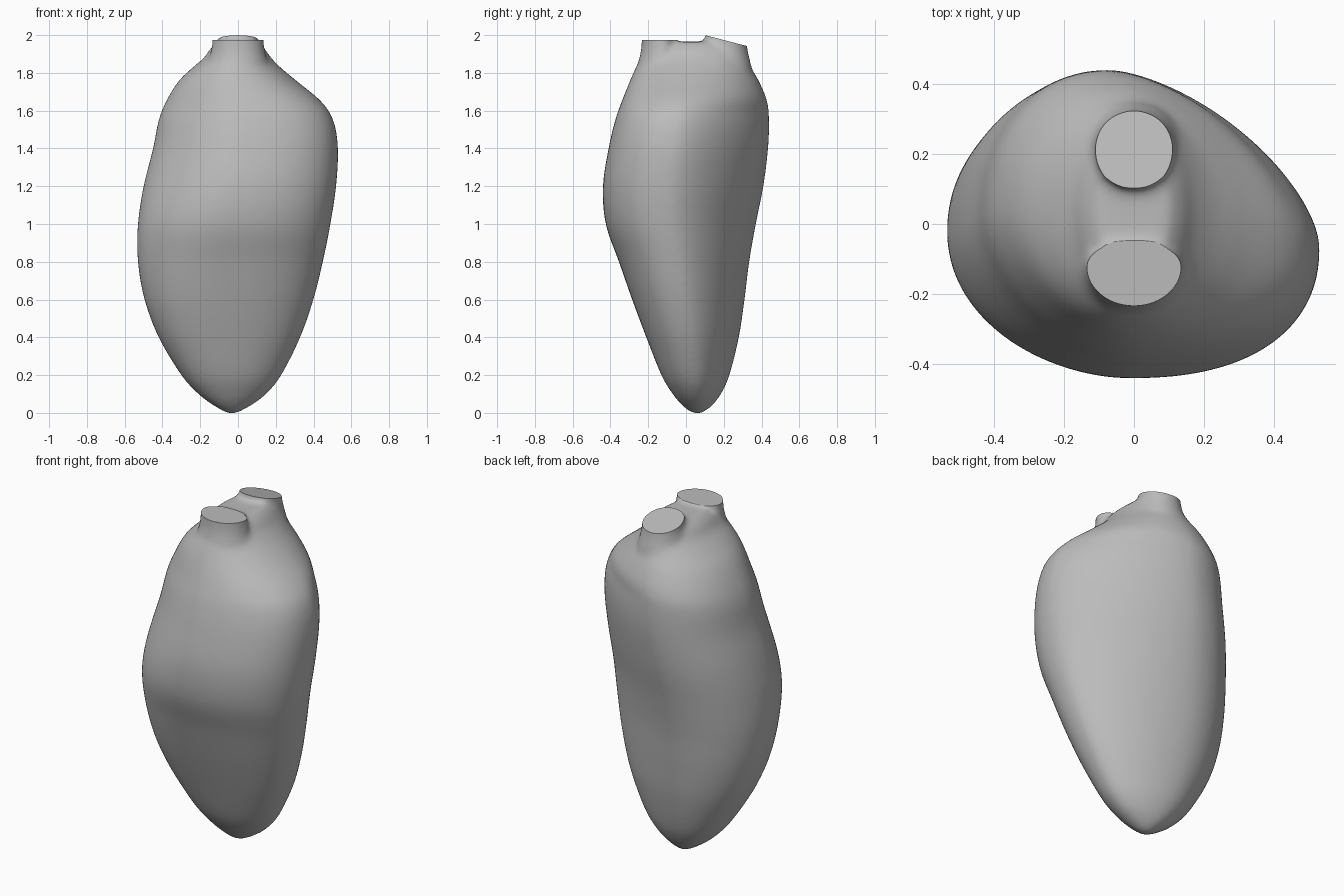
import bpy, bmesh, math
from mathutils import Vector

cube = bpy.data.objects.get("Cube")
if cube:
    bpy.data.objects.remove(cube, do_unlink=True)

SIDES = 72
STEPS = 5

# Body sections: height, left edge, right edge, front edge, back edge
SECTIONS = [
    (0.00, -0.06, 0.00, 0.03, 0.09),
    (0.04, -0.13, 0.07, -0.02, 0.14),
    (0.10, -0.21, 0.15, -0.07, 0.185),
    (0.20, -0.30, 0.23, -0.13, 0.23),
    (0.40, -0.42, 0.33, -0.21, 0.28),
    (0.60, -0.495, 0.40, -0.285, 0.31),
    (0.80, -0.53, 0.45, -0.355, 0.335),
    (1.00, -0.53, 0.49, -0.425, 0.37),
    (1.20, -0.50, 0.52, -0.44, 0.41),
    (1.40, -0.45, 0.53, -0.41, 0.435),
    (1.55, -0.42, 0.505, -0.375, 0.44),
    (1.65, -0.38, 0.44, -0.34, 0.43),
    (1.75, -0.32, 0.32, -0.30, 0.39),
    (1.82, -0.25, 0.235, -0.27, 0.35),
    (1.88, -0.18, 0.175, -0.24, 0.325),
    (1.93, -0.145, 0.14, -0.21, 0.29),
    (1.965, -0.10, 0.10, -0.17, 0.27),
]


def mix(a, b, t):
    return a + (b - a) * min(max(t, 0), 1)


def smooth_sections(rows):
    """Pass a Catmull-Rom curve through the section rows."""
    for i in range(len(rows) - 1):
        quad = [rows[max(i - 1, 0)], rows[i], rows[i + 1], rows[min(i + 2, len(rows) - 1)]]
        for s in range(STEPS):
            t = s / STEPS
            yield [b + t / 2 * (c - a + t * (2 * a - 5 * b + 4 * c - d
                                             + t * (3 * b - a - 3 * c + d)))
                   for a, b, c, d in zip(*quad)]
    yield rows[-1]


def loft(bm, rings):
    """Skin a stack of rings and close both ends."""
    loops = [[bm.verts.new(p) for p in ring] for ring in rings]
    for low, high in zip(loops, loops[1:]):
        for i in range(SIDES):
            j = (i + 1) % SIDES
            bm.faces.new((low[i], low[j], high[j], high[i]))
    bm.faces.new(loops[0][::-1])
    bm.faces.new(loops[-1])


def fullness(z, right, back):
    """Exponent of each quarter: higher is boxier, lower is flatter."""
    if back:
        return mix(1.7, 1.55, z - 0.4) if right else mix(2.0, 2.15, z - 0.4)
    if right:
        return mix(2.1, 2.35, z / 0.4)
    return mix(2.05, 2.4, z / 0.4) if z < 0.55 else mix(2.4, 1.8, (z - 0.55) / 0.7)


def egg_ring(z, x0, x1, y0, y1):
    """Lopsided oval, turning into a plain ellipse near the top."""
    top = (z - 1.6) / 0.3
    back_x = mix(x0, x1, mix(0.38, 0.5, top))
    front_x = mix(x0, x1, 0.48)
    right_y = mix(y0, y1, mix(0.5 - 0.06 * z, 0.5, top))
    left_y = mix(y0, y1, 0.5)
    ring = []
    for i in range(SIDES):
        a = math.tau * i / SIDES
        c, s = math.cos(a), math.sin(a)
        cx = back_x if s >= 0 else front_x
        cy = right_y if c >= 0 else left_y
        power = mix(fullness(z, c >= 0, s >= 0), 2.0, top)
        rx = x1 - cx if c >= 0 else cx - x0
        ry = y1 - cy if s >= 0 else cy - y0
        ring.append((cx + rx * math.copysign(abs(c) ** (2 / power), c),
                     cy + ry * math.copysign(abs(s) ** (2 / power), s), z))
    return ring


def neck(bm, y, rx, front, back, profile):
    """Flared upright stub; profile lists height and spread."""
    rings = []
    for z, k in profile:
        ring = []
        for i in range(SIDES):
            a = math.tau * i / SIDES
            ry = back if math.sin(a) > 0 else front
            ring.append((rx * k * math.cos(a), y + ry * k * math.sin(a), z))
        rings.append(ring)
    loft(bm, rings)


def make_object(name, bm):
    bmesh.ops.recalc_face_normals(bm, faces=bm.faces[:])
    mesh = bpy.data.meshes.new(name)
    bm.to_mesh(mesh)
    bm.free()
    obj = bpy.data.objects.new(name, mesh)
    bpy.context.collection.objects.link(obj)
    return obj


# Body and the two stubs, fused into one skin
bm = bmesh.new()
loft(bm, [egg_ring(*row) for row in smooth_sections(SECTIONS)])
neck(bm, -0.115, 0.138, 0.12, 0.055, [(1.7, 1.2), (1.85, 1.16), (1.91, 1.04), (1.96, 1.0), (2.03, 1.0)])
neck(bm, 0.212, 0.112, 0.11, 0.11,
     [(1.74, 1.35), (1.84, 1.22), (1.9, 1.08), (1.95, 1.0), (2.1, 1.0)])
body = make_object("organ_body", bm)

remesh = body.modifiers.new("fuse", 'REMESH')
remesh.mode = 'VOXEL'
remesh.voxel_size = 0.014
soften = body.modifiers.new("soften", 'SMOOTH')
soften.factor = 0.5
soften.iterations = 16

# Block that slices the front stub level
bm = bmesh.new()
bmesh.ops.create_cube(bm, size=1.0)
bmesh.ops.translate(bm, verts=bm.verts[:], vec=(0, -0.51, 2.475))
cutter = make_object("front_stub_cutter", bm)
cutter.hide_render = True
cut = body.modifiers.new("front_cut", 'BOOLEAN')
cut.operation = 'DIFFERENCE'
cut.solver = 'EXACT'
cut.object = cutter

# Bake the modifiers
bpy.context.view_layer.update()
graph = bpy.context.evaluated_depsgraph_get()
baked = bpy.data.meshes.new_from_object(body.evaluated_get(graph))
body.modifiers.clear()
body.data = baked
bpy.data.objects.remove(cutter, do_unlink=True)

# Slanted slice across the back stub, then rest the tip on the ground
bm = bmesh.new()
bm.from_mesh(baked)
bmesh.ops.bisect_plane(bm, geom=bm.verts[:] + bm.edges[:] + bm.faces[:],
                       plane_co=Vector((0, 0.1, 2.0)),
                       plane_no=Vector((0, 0.26, 1)).normalized(), clear_outer=True)
rim = [e for e in bm.edges if e.is_boundary]
bmesh.ops.holes_fill(bm, edges=rim, sides=0)
bmesh.ops.recalc_face_normals(bm, faces=bm.faces[:])
lowest = min(v.co.z for v in bm.verts)
for v in bm.verts:
    v.co.z -= lowest * max(0, 1 - v.co.z)
bm.to_mesh(baked)
bm.free()

# Single grey colour
grey = bpy.data.materials.new("plain_grey")
grey.use_nodes = True
colour = (0.5, 0.5, 0.5, 1)
grey.diffuse_color = colour
grey.node_tree.nodes["Principled BSDF"].inputs["Base Color"].default_value = colour
baked.materials.clear()
baked.materials.append(grey)

# Smooth skin with crisp stub rims
bpy.ops.object.select_all(action='DESELECT')
body.select_set(True)
bpy.context.view_layer.objects.active = body
bpy.ops.object.shade_smooth_by_angle(angle=math.radians(35))
